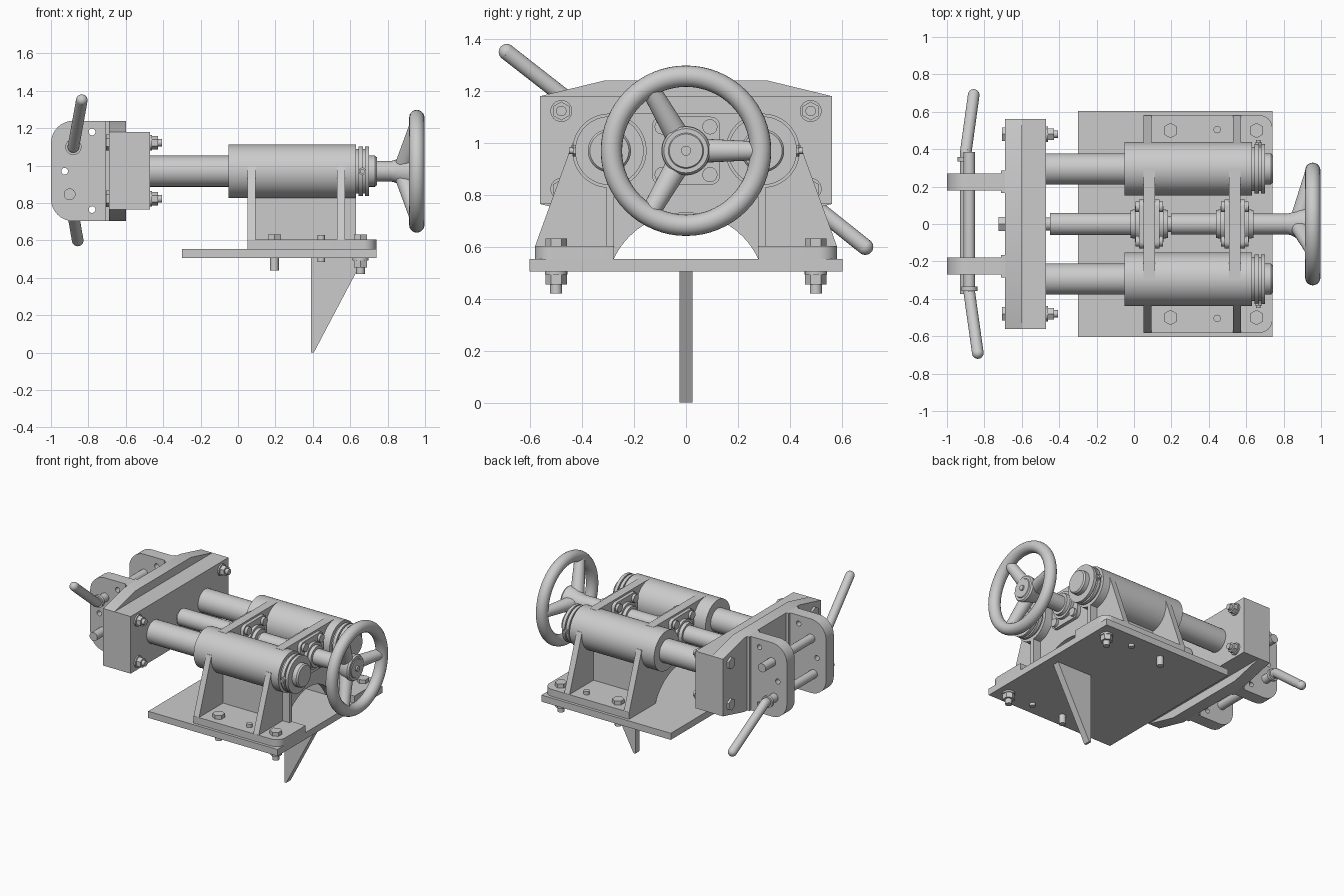
import bpy, bmesh, math
from mathutils import Vector, Matrix

if "Cube" in bpy.data.objects:
    bpy.data.objects.remove(bpy.data.objects["Cube"])

AX = 0.97  # height of the guide rod and screw axes


def finish(name, bm):
    bmesh.ops.recalc_face_normals(bm, faces=bm.faces[:])
    me = bpy.data.meshes.new(name)
    bm.to_mesh(me)
    bm.free()
    ob = bpy.data.objects.new(name, me)
    bpy.context.collection.objects.link(ob)
    return ob


def add_cyl(bm, a, b, r, n=32, r2=None):
    a, b = Vector(a), Vector(b)
    d = b - a
    m = Matrix.Translation((a + b) / 2) @ d.to_track_quat('Z', 'Y').to_matrix().to_4x4()
    bmesh.ops.create_cone(bm, cap_ends=True, segments=n, radius1=r,
                          radius2=r if r2 is None else r2, depth=d.length, matrix=m)


def cyls(name, parts):
    bm = bmesh.new()
    for p in parts:
        add_cyl(bm, *p)
    return finish(name, bm)


def box(name, x, y, z):
    bm = bmesh.new()
    m = Matrix.Translation([(a + b) / 2 for a, b in (x, y, z)])
    m = m @ Matrix.Diagonal([b - a for a, b in (x, y, z)] + [1])
    bmesh.ops.create_cube(bm, size=1, matrix=m)
    return finish(name, bm)


def prism(name, pts, axis, lo, hi):
    """Extrude a 2D outline along one axis; pts are the other two axes in order."""
    bm = bmesh.new()
    vs = []
    for u, v in pts:
        c = [u, v]
        c.insert(axis, lo)
        vs.append(bm.verts.new(c))
    f = bm.faces.new(vs)
    ext = bmesh.ops.extrude_face_region(bm, geom=[f])['geom']
    off = Vector((0, 0, 0))
    off[axis] = hi - lo
    bmesh.ops.translate(bm, vec=off, verts=[g for g in ext if isinstance(g, bmesh.types.BMVert)])
    return finish(name, bm)


def lathe(name, prof, y=0, z=AX, n=48):
    """Revolve (x, radius) pairs about an axis along x."""
    bm = bmesh.new()
    vs = [bm.verts.new((x, y, z + r)) for x, r in [(prof[0][0], 0)] + prof + [(prof[-1][0], 0)]]
    es = [bm.edges.new(p) for p in zip(vs, vs[1:])]
    bmesh.ops.spin(bm, geom=vs + es, cent=(0, y, z), axis=(1, 0, 0),
                   angle=math.tau, steps=n, use_duplicate=False)
    bmesh.ops.remove_doubles(bm, verts=bm.verts[:], dist=1e-4)
    return finish(name, bm)


def arc(cx, cy, r, a0, a1, n=8):
    return [(cx + r * math.cos(math.radians(a0 + (a1 - a0) * i / n)),
             cy + r * math.sin(math.radians(a0 + (a1 - a0) * i / n))) for i in range(n + 1)]


def cut(ob, cutter):
    cutter.hide_render = True
    mod = ob.modifiers.new('holes', 'BOOLEAN')
    mod.operation, mod.object, mod.solver = 'DIFFERENCE', cutter, 'EXACT'
    bpy.context.view_layer.objects.active = ob
    bpy.ops.object.modifier_apply(modifier=mod.name)
    bpy.data.objects.remove(cutter)


# base plate and the fin below it
box('base_plate', (-0.30, 0.74), (-0.603, 0.603), (0.505, 0.553))
prism('ground_fin', [(0.39, 0.506), (0.39, 0), (0.405, 0), (0.672, 0.506)], 1, -0.025, 0.025)

# cross webs with arch, joining the two sleeves
arch = arc(0, 0.424, 0.307, 155.2, 24.8, 20)
for name, lo, hi in (('front_web', 0.05, 0.113), ('rear_web', 0.507, 0.57)):
    prism(name, [(0.30, 0.553), (0.30, 1.114), (-0.30, 1.114), (-0.30, 0.553)] + arch, 0, lo, hi)

for s, side in ((1, 'back'), (-1, 'front')):
    y = 0.295 * s
    # foot flange, longitudinal wall and outer ribs
    prism(side + '_foot', [(0.05, s * 0.28), (0.74, s * 0.28)]
          + [(u, s * v) for u, v in arc(0.67, 0.512, 0.07, 0, 90)] + [(0.05, s * 0.582)], 2, 0.553, 0.604)
    box(side + '_wall', (0.05, 0.63), sorted((s * 0.278, s * 0.306)), (0.60, 0.86))
    for x in (0.05, 0.53):
        prism(side + '_rib', [(s * 0.29, 0.60), (s * 0.582, 0.60), (s * 0.437, 1.0), (s * 0.29, 1.0)],
              0, x, x + 0.043)
    # sleeve, split clamp collar, guide rod
    lathe(side + '_sleeve', [(-0.05, 0.143), (0.63, 0.143)], y)
    lathe(side + '_collar', [(0.625, 0.118), (0.645, 0.118), (0.645, 0.132), (0.668, 0.132), (0.668, 0.118),
                             (0.678, 0.118), (0.678, 0.132), (0.70, 0.132)], y)
    lathe(side + '_guide_rod', [(-0.48, 0.083), (0.732, 0.083), (0.742, 0.075)], y)
    cyls(side + '_collar_screw', [((0.665, s * 0.40, AX), (0.665, s * 0.435, AX), 0.022, 6),
                                  ((0.665, s * 0.43, AX), (0.665, s * 0.45, AX), 0.012, 16)])
    # foot bolts and dowel
    for x, end in ((0.195, 0.44), (0.655, 0.42)):
        parts = [((x, s * 0.5, 0.604), (x, s * 0.5, 0.632), 0.041, 6),
                 ((x, s * 0.5, end), (x, s * 0.5, 0.61), 0.023, 24)]
        if x > 0.5:
            parts += [((x, s * 0.5, 0.455), (x, s * 0.5, 0.493), 0.041, 6),
                      ((x, s * 0.5, 0.493), (x, s * 0.5, 0.506), 0.043, 24)]
        cyls(side + '_foot_bolt', parts)
    cyls(side + '_dowel', [((0.445, s * 0.505, 0.485), (0.445, s * 0.505, 0.628), 0.02, 24)])

# clamp head: thick block plus raised ridge
box('head_block', (-0.69, -0.47), (-0.562, 0.562), (0.765, 1.18))
prism('head_ridge', [(-0.562, 0.765), (-0.315, 0.703), (0.315, 0.703), (0.562, 0.765),
                     (0.562, 1.18), (0.315, 1.24), (-0.315, 1.24), (-0.562, 1.18)], 0, -0.6905, -0.60)
for s in (-1, 1):
    for z in (1.123, 0.823):
        y = 0.48 * s
        cyls('head_bolt', [((-0.706, y, z), (-0.69, y, z), 0.043, 6),
                           ((-0.70, y, z), (-0.405, y, z), 0.02, 24),
                           ((-0.47, y, z), (-0.46, y, z), 0.042, 24),
                           ((-0.46, y, z), (-0.428, y, z), 0.036, 6)])
    # cheek plates with pin holes
    a, b = sorted((0.18 * s, 0.27 * s))
    cheek = prism('cheek_plate', [(-0.688, 0.703), (-0.688, 1.24)] + arc(-0.88, 1.12, 0.12, 90, 180)
                  + arc(-0.88, 0.823, 0.12, 180, 270), 1, a, b)
    cut(cheek, cyls('hole_cutter', [((x, a - 0.1, z), (x, b + 0.1, z), 0.018, 24)
                                    for x, z in ((-0.78, 1.18), (-0.927, AX), (-0.78, 0.765))]))
    box('cheek_foot', (-0.71, -0.688), (a - 0.015, b + 0.015), (0.703, 1.24))


# bent locking handles through the cheeks
def handle(name, pts, r, s):
    bm = bmesh.new()
    for a, b in zip(pts, pts[1:]):
        add_cyl(bm, a, b, r, 24)
    for p in pts[1:]:
        bmesh.ops.create_uvsphere(bm, u_segments=24, v_segments=12, radius=r, matrix=Matrix.Translation(p))
    x, y, z = pts[0][0], 0.335 * s, pts[0][2]
    add_cyl(bm, (x, y, z), (x, y + 0.022 * s, z), r + 0.012)
    return finish(name, bm)


handle('upper_handle', [(-0.88, 0.385, 1.10), (-0.88, -0.37, 1.10), (-0.835, -0.69, 1.35)], 0.031, -1)
handle('lower_handle', [(-0.90, -0.375, 0.847), (-0.90, 0.38, 0.847), (-0.857, 0.69, 0.60)], 0.031, 1)

# feed screw with end nut
lathe('feed_screw', [(-0.72, 0.035), (-0.45, 0.035), (-0.45, 0.06), (0.155, 0.06), (0.155, 0.043), (0.197, 0.043),
                     (0.197, 0.057), (0.84, 0.055)])
cyls('screw_end_nut', [((-0.725, 0, AX), (-0.69, 0, AX), 0.042, 6)])

# bearing flanges either side of each web, with screws
sq = []
for i, (cy, cz) in enumerate(((1, 1), (-1, 1), (-1, -1), (1, -1))):
    sq += arc(cy * 0.095, AX + cz * 0.095, 0.036, 90 * i, 90 * i + 90, 6)
for x0, x1 in ((0.05, 0.113), (0.507, 0.57)):
    for x, d in ((x0, -1), (x1, 1)):
        prism('bearing_flange', sq, 0, *sorted((x, x + 0.024 * d)))
        hub = [(x, 0.095), (x + 0.045 * d, 0.095), (x + 0.045 * d, 0.078), (x + 0.068 * d, 0.075)]
        lathe('bearing_hub', hub)
        cyls('flange_screws', [((x, y, AX + z), (x + 0.042 * d, y, AX + z), 0.029, 24)
                               for y in (-0.092, 0.092) for z in (-0.092, 0.092)])

# handwheel: rim, conical hub, three tapered spokes
bpy.ops.mesh.primitive_torus_add(major_radius=0.287, minor_radius=0.041, major_segments=64, minor_segments=20,
                                 location=(0.956, 0, AX), rotation=(0, math.pi / 2, 0))
bpy.context.object.name = 'handwheel_rim'
lathe('handwheel_hub', [(0.82, 0.055), (0.84, 0.06), (0.885, 0.085), (0.94, 0.093), (0.952, 0.085),
                        (0.952, 0.068), (0.957, 0.064)])
cyls('handwheel_screw', [((0.94, 0, AX), (0.968, 0, AX), 0.019, 24)])
spokes = []
for k in range(3):
    t = k * math.tau / 3
    c, s = math.cos(t), math.sin(t)
    spokes.append(((0.885, 0.03 * c, AX + 0.03 * s), (0.95, 0.275 * c, AX + 0.275 * s), 0.048, 24, 0.036))
cyls('handwheel_spokes', spokes)

# smooth round surfaces, keep edges sharp
bpy.ops.object.select_all(action='SELECT')
bpy.ops.object.shade_smooth_by_angle(angle=math.radians(30))
